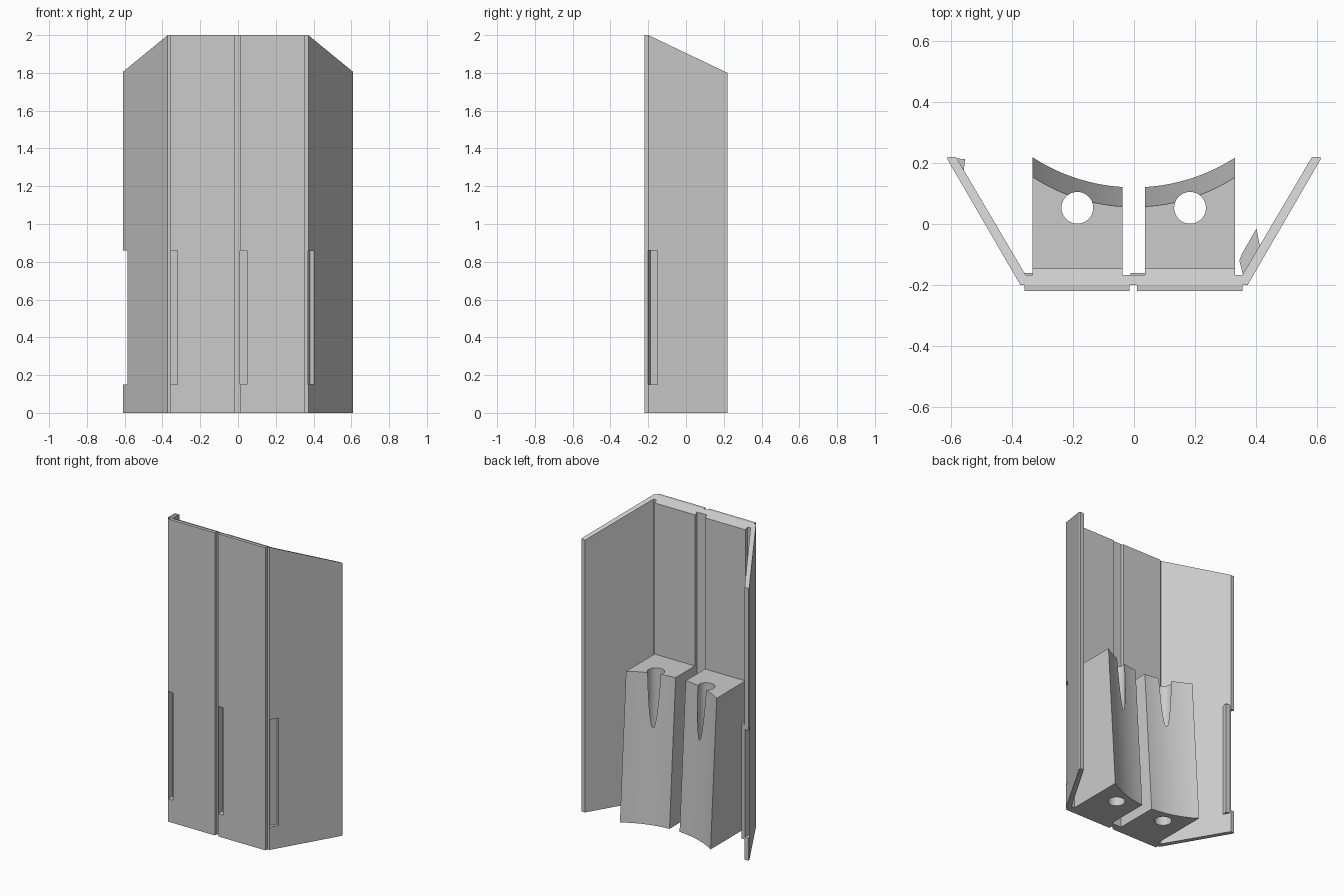
import bpy, bmesh, math

cube = bpy.data.objects.get("Cube")
if cube:
    bpy.data.objects.remove(cube, do_unlink=True)

grey = bpy.data.materials.new("plain_grey")
grey.use_nodes = True
grey.diffuse_color = (0.6, 0.6, 0.6, 1)
grey.node_tree.nodes["Principled BSDF"].inputs["Base Color"].default_value = (0.6, 0.6, 0.6, 1)


def loft(name, low, high, z0, z1, trim=False):
    """Solid between two matching plan outlines, optionally cut by the sloping top."""
    bm = bmesh.new()
    a = [bm.verts.new((x, y, z0)) for x, y in low]
    b = [bm.verts.new((x, y, z1)) for x, y in high]
    bm.faces.new(a)
    bm.faces.new(b)
    for i in range(len(a)):
        j = (i + 1) % len(a)
        bm.faces.new((a[i], a[j], b[j], b[i]))
    if trim:
        cut = bmesh.ops.bisect_plane(bm, geom=bm.verts[:] + bm.edges[:] + bm.faces[:],
                                     plane_co=(0, -0.2, 2), plane_no=(0, 0.476, 1), clear_outer=True)
        rim = [e for e in bm.edges if e.is_boundary]
        bmesh.ops.triangle_fill(bm, edges=rim, use_beauty=True)
        bmesh.ops.dissolve_limit(bm, angle_limit=0.01, verts=bm.verts[:], edges=bm.edges[:])
    bmesh.ops.recalc_face_normals(bm, faces=bm.faces[:])
    mesh = bpy.data.meshes.new(name)
    bm.to_mesh(mesh)
    bm.free()
    mesh.materials.append(grey)
    obj = bpy.data.objects.new(name, mesh)
    bpy.context.collection.objects.link(obj)
    return obj


def prism(name, outline, z0, z1, trim=False):
    return loft(name, outline, outline, z0, z1, trim)


def rect(x0, x1, y0, y1):
    return [(x0, y0), (x1, y0), (x1, y1), (x0, y1)]


def carve(target, cutter):
    cutter.hide_render = True
    mod = target.modifiers.new("carve", "BOOLEAN")
    mod.operation = "DIFFERENCE"
    mod.solver = "EXACT"
    mod.object = cutter
    bpy.context.view_layer.objects.active = target
    bpy.ops.object.modifier_apply(modifier=mod.name)
    bpy.data.objects.remove(cutter, do_unlink=True)


# Folded wall: two front panels, angled wings, grooves at every fold
wall = prism("folded_wall", [
    (-0.61, 0.21), (-0.372, -0.2), (-0.358, -0.2), (-0.358, -0.22), (-0.015, -0.22), (-0.015, -0.2),
    (0.01, -0.2), (0.01, -0.22), (0.355, -0.22), (0.355, -0.2), (0.372, -0.2), (0.61, 0.21),
    (0.61, 0.22), (0.583, 0.22), (0.355, -0.167), (0.331, -0.167), (0.331, -0.145), (0.036, -0.145),
    (0.036, -0.167), (-0.038, -0.167), (-0.038, -0.145), (-0.333, -0.145), (-0.333, -0.167),
    (-0.355, -0.167), (-0.583, 0.22), (-0.61, 0.22)], 0, 2, trim=True)

# Slots along the folds
SLOT = (0.15, 0.86)
for x in (-0.358, 0.01):
    carve(wall, prism("slot_cutter", rect(x, x + 0.038, -0.25, -0.175), *SLOT))
carve(wall, prism("wing_slot_cutter",
                  [(0.39, -0.21), (0.42, -0.16), (0.381, -0.139), (0.352, -0.189)], *SLOT))
carve(wall, prism("edge_notch_cutter", rect(-0.65, -0.585, 0.1, 0.3), *SLOT))

# Pockets behind the slots
POCKET = (0.13, 0.89)
prism("right_fold_pocket", rect(-0.362, -0.33, -0.169, -0.16), *POCKET)
prism("centre_pocket", rect(-0.012, 0.037, -0.169, -0.16), *POCKET)
prism("wing_pocket", [(0.357, -0.168), (0.345, -0.12), (0.353, -0.098), (0.401, -0.015),
                      (0.412, -0.072)], *POCKET)
prism("edge_pocket", [(-0.584, 0.215), (-0.553, 0.212), (-0.558, 0.17), (-0.572, 0.155)], *POCKET)


# Inner blocks with a leaning concave back and a vertical bore
def block(name, x0, x1):
    def outline(y_mid, radius=0.61, steps=16):
        pts = [(x0, -0.15), (x1, -0.15)]
        for i in range(steps + 1):
            x = x1 + (x0 - x1) * i / steps
            pts.append((x, y_mid + radius - math.sqrt(radius ** 2 - x ** 2)))
        return pts
    obj = loft(name, outline(0.12), outline(0.056), 0, 0.975)
    cx = (x0 + x1) / 2
    turn = [2 * math.pi * i / 48 for i in range(48)]
    carve(obj, prism("bore_cutter", [(cx + 0.052 * math.cos(t), 0.053 + 0.052 * math.sin(t))
                                     for t in turn], -0.1, 1.1))
    bpy.ops.object.select_all(action="DESELECT")
    obj.select_set(True)
    bpy.context.view_layer.objects.active = obj
    bpy.ops.object.shade_smooth_by_angle(angle=math.radians(25))


block("right_block", -0.333, -0.038)
block("left_block", 0.036, 0.331)
